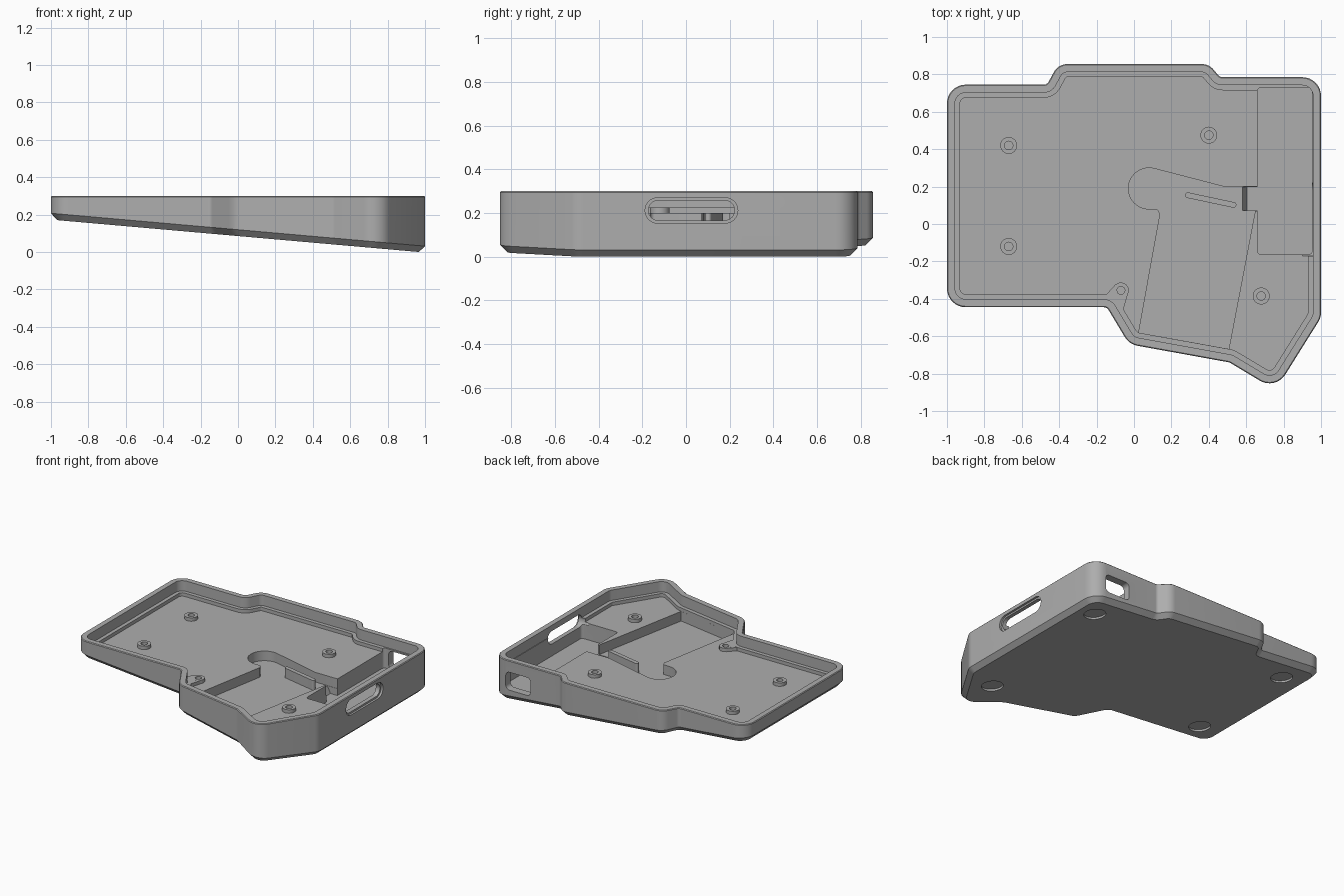
import bpy, bmesh, math
from mathutils import Vector, Matrix

if "Cube" in bpy.data.objects:
    bpy.data.objects.remove(bpy.data.objects["Cube"])

mat = bpy.data.materials.new("case_grey")
mat.use_nodes = True
grey = (0.42, 0.42, 0.42, 1)
mat.diffuse_color = grey
mat.node_tree.nodes["Principled BSDF"].inputs["Base Color"].default_value = grey

SLOPE = 0.088
FLOOR, LEDGE, RIM = 0.2, 0.225, 0.3


def underside(x):
    return 0.0855 - SLOPE * x


def rounded(corners, inset=0.0, seg=8):
    """Counter-clockwise (x, y, radius) corners to an inset outline with round corners."""
    n, out = len(corners), []
    pts = [Vector(c[:2]) for c in corners]
    for i, p in enumerate(pts):
        u = (p - pts[i - 1]).normalized()
        v = (pts[(i + 1) % n] - p).normalized()
        nu, nv = Vector((-u.y, u.x)), Vector((-v.y, v.x))
        p = p + (nu + nv) / (1 + nu.dot(nv)) * inset
        turn = math.atan2(u.x * v.y - u.y * v.x, u.dot(v))
        side = 1 if turn > 0 else -1
        r = max(corners[i][2] - side * inset, 0.008)
        centre = p - u * r * math.tan(abs(turn) / 2) + nu * side * r
        for k in range(seg + 1):
            out.append(centre + Matrix.Rotation(turn * k / seg, 2) @ (-nu * side * r))
    return out


def box_outline(x0, x1, y0, y1, r):
    return rounded([(x0, y0, r), (x1, y0, r), (x1, y1, r), (x0, y1, r)])


def loft(name, rings):
    """Skin a stack of equal-length rings and cap both ends."""
    bm = bmesh.new()
    loops = [[bm.verts.new(p) for p in ring] for ring in rings]
    n = len(loops[0])
    for a, b in zip(loops, loops[1:]):
        for i in range(n):
            j = (i + 1) % n
            bm.faces.new((a[i], a[j], b[j], b[i]))
    bm.faces.new(loops[0][::-1])
    bm.faces.new(loops[-1])
    bmesh.ops.recalc_face_normals(bm, faces=bm.faces[:])
    me = bpy.data.meshes.new(name)
    bm.to_mesh(me)
    bm.free()
    me.materials.append(mat)
    ob = bpy.data.objects.new(name, me)
    bpy.context.collection.objects.link(ob)
    return ob


def prism(name, outline, lo, hi, axis="z"):
    place = {"z": lambda a, b, h: (a, b, h),
             "x": lambda a, b, h: (h, a, b),
             "y": lambda a, b, h: (a, h, b)}[axis]
    return loft(name, [[place(p[0], p[1], h) for p in outline] for h in (lo, hi)])


def circle(x, y, r, n=32):
    return [(x + r * math.cos(t * math.tau / n), y + r * math.sin(t * math.tau / n))
            for t in range(n)]


def cut(body, cutter):
    cutter.hide_render = True
    bpy.context.view_layer.objects.active = body
    mod = body.modifiers.new("cut", "BOOLEAN")
    mod.operation, mod.solver, mod.object = "DIFFERENCE", "EXACT", cutter
    bpy.ops.object.modifier_apply(modifier=mod.name)
    bpy.data.objects.remove(cutter)


# Tray shell: sloped underside, chamfer, wall, rim, ledge and floor
outline = [(-1, -0.445, 0.1), (-0.145, -0.445, 0.03), (-0.026, -0.643, 0.1),
           (0.51, -0.74, 0.05), (0.757, -0.888, 0.1), (1, -0.5, 0.1),
           (1, 0.785, 0.1), (0.46, 0.785, 0.03), (0.4, 0.855, 0.08),
           (-0.405, 0.855, 0.08), (-0.465, 0.745, 0.03), (-1, 0.745, 0.1)]


def level(inset, z):
    return [(p.x, p.y, z) for p in rounded(outline, inset)]


rings = [[(p.x, p.y, underside(p.x) + up) for p in rounded(outline, inset)]
         for inset, up in ((0.033, 0), (0, 0.034))]
rings += [level(i, z) for i, z in ((0, RIM - 0.005), (0.005, RIM), (0.043, RIM),
                                   (0.043, LEDGE), (0.07, LEDGE), (0.07, FLOOR))]
tray = loft("tray", rings)

# Keyhole-shaped pocket in the floor
bulb = [(0.08 + 0.11 * math.cos(math.radians(a)), 0.19 + 0.11 * math.sin(math.radians(a)))
        for a in range(75, 276, 10)]
pocket = [(0.025, -0.581), (0.507, -0.668), (0.648, 0.07), (0.67, 0.07),
          (0.67, 0.2), (0.48, 0.2)] + bulb + [(0.125, 0.078), (0.14, 0.055)]
cut(tray, prism("pocket_cutter", pocket, 0.13, 0.26))

# Deep bay at the side, with a ramp leading down from the pocket
cut(tray, prism("bay_cutter", box_outline(0.66, 0.953, -0.163, 0.73, 0.02), 0.08, 0.27))
ramp = [(0.58, 0.131), (0.605, 0.08), (0.68, 0.08), (0.68, 0.19), (0.58, 0.19)]
cut(tray, prism("ramp_cutter", ramp, 0.072, 0.198, "y"))

# Side slot with a shallow surround, and a port in the back wall
cut(tray, prism("slot_cutter", box_outline(-0.172, 0.222, 0.167, 0.258, 0.045), 0.9, 1.1, "x"))
cut(tray, prism("surround_cutter", box_outline(-0.187, 0.237, 0.154, 0.27, 0.057), 0.985, 1.1, "x"))
cut(tray, prism("port_cutter", box_outline(0.7, 0.9, 0.085, 0.215, 0.03), 0.69, 0.9, "y"))

# Round foot recesses on the underside
for x, y in ((-0.8, 0.56), (-0.8, -0.28), (0.84, 0.6), (0.74, -0.57)):
    foot = prism("foot_cutter", circle(0, 0, 0.073), -0.03, 0.014)
    foot.matrix_world = (Matrix.Translation((x, y, underside(x)))
                         @ Matrix.Rotation(math.atan(SLOPE), 4, "Y"))
    bpy.context.view_layer.update()
    cut(tray, foot)

# Screw posts with blind holes
for i, (x, y, r) in enumerate(((-0.67, 0.42, 0.045), (-0.67, -0.12, 0.045), (0.4, 0.475, 0.045),
                               (0.68, -0.385, 0.045), (-0.07, -0.355, 0.042))):
    steps = ((r, FLOOR - 0.005), (r, LEDGE), (r / 2, LEDGE), (r / 2, FLOOR + 0.002))
    loft(f"screw_post_{i + 1}", [[(a, b, z) for a, b in circle(x, y, s)] for s, z in steps])

# Web joining the last post to the wall, clear of its hole
web = [(-0.16, -0.39), (-0.1, -0.324), (-0.085, -0.375), (-0.055, -0.385),
       (-0.035, -0.38), (-0.06, -0.47), (-0.13, -0.41)]
prism("post_web", web, FLOOR - 0.005, LEDGE - 0.0005)

# Slanted rib standing in the pocket
rib = prism("pocket_rib", box_outline(-0.14, 0.14, -0.015, 0.015, 0.0145), -0.005, 0.07)
rib.location = (0.41, 0.128, 0.13)
rib.rotation_euler.z = math.radians(-12)

# Smooth rounded corners, keep hard edges crisp
bpy.ops.object.select_all(action="DESELECT")
for ob in bpy.context.scene.objects:
    if ob.type == "MESH":
        ob.select_set(True)
bpy.context.view_layer.objects.active = tray
bpy.ops.object.shade_smooth_by_angle(angle=math.radians(30))
